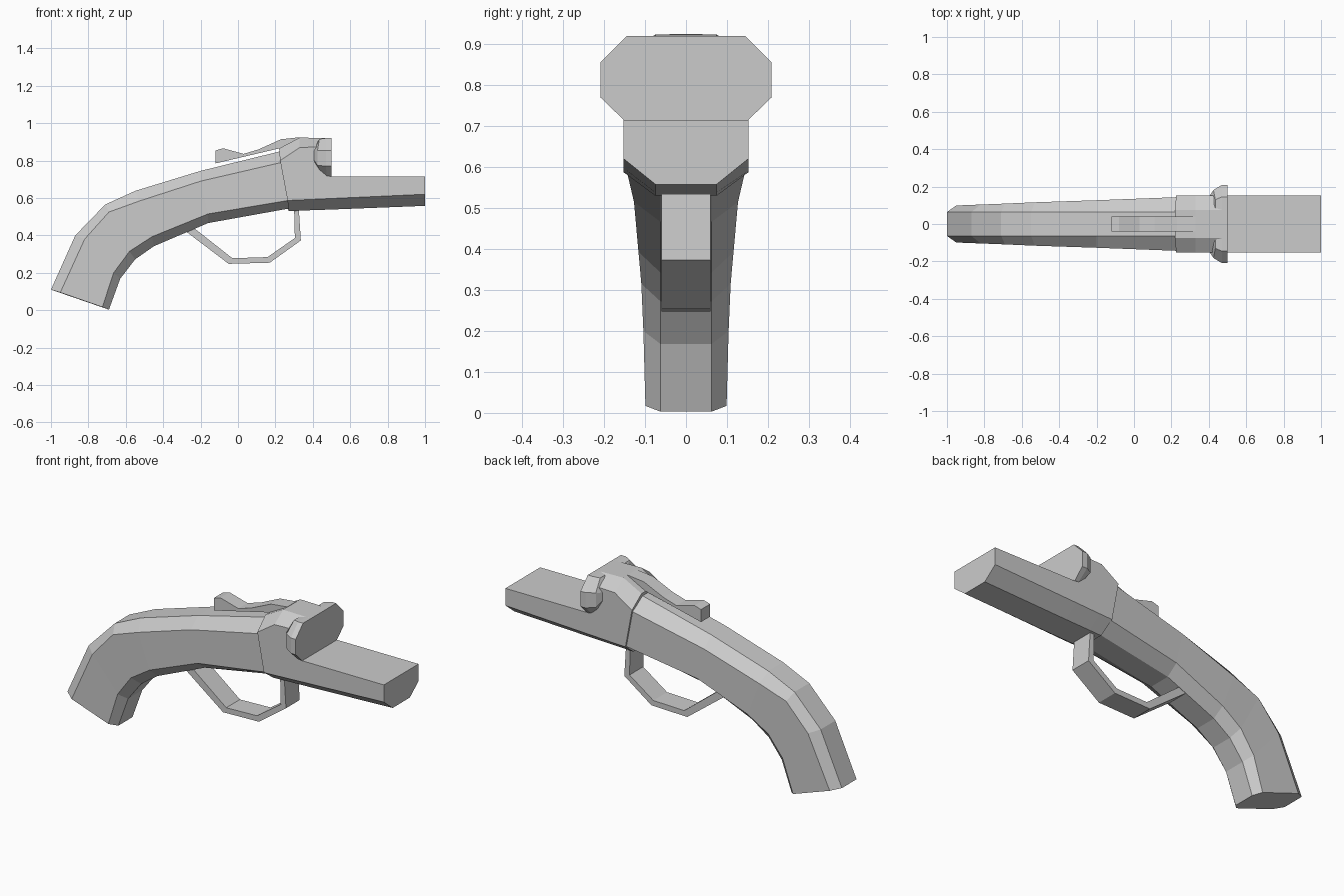
import bpy
import bmesh

cube = bpy.data.objects.get("Cube")
if cube:
    bpy.data.objects.remove(cube, do_unlink=True)

grey = bpy.data.materials.new("plain grey")
grey.use_nodes = True
grey.diffuse_color = (0.6, 0.6, 0.6, 1)
grey.node_tree.nodes["Principled BSDF"].inputs["Base Color"].default_value = (0.6, 0.6, 0.6, 1)


def finish(bm, name):
    bmesh.ops.recalc_face_normals(bm, faces=bm.faces)
    mesh = bpy.data.meshes.new(name)
    bm.to_mesh(mesh)
    bm.free()
    mesh.materials.append(grey)
    obj = bpy.data.objects.new(name, mesh)
    bpy.context.collection.objects.link(obj)
    return obj


def loft(name, sections):
    """Each section lists (x, half width, z) from bottom to top; it is mirrored across y."""
    bm = bmesh.new()
    rings = []
    for sec in sections:
        ring = [bm.verts.new((x, -w, z)) for x, w, z in sec]
        ring += [bm.verts.new((x, w, z)) for x, w, z in reversed(sec)]
        rings.append(ring)
    for a, b in zip(rings, rings[1:]):
        for i in range(len(a)):
            j = (i + 1) % len(a)
            bm.faces.new((a[i], a[j], b[j], b[i]))
    bm.faces.new(rings[0])
    bm.faces.new(rings[-1])
    return finish(bm, name)


def slab(name, outline, half):
    """Side outline (x, z) extruded across y."""
    bm = bmesh.new()
    face = bm.faces.new([bm.verts.new((x, -half, z)) for x, z in outline])
    out = bmesh.ops.extrude_face_region(bm, geom=[face])
    moved = [v for v in out["geom"] if isinstance(v, bmesh.types.BMVert)]
    bmesh.ops.translate(bm, verts=moved, vec=(0, 2 * half, 0))
    return finish(bm, name)


# Curved grip: four edge lines running from butt to receiver
top = [(-1, .11), (-.87, .40), (-.71, .565), (-.55, .638), (-.2, .745), (.24, .853)]
upper = [(-.95, .095), (-.82, .38), (-.69, .525), (-.53, .583), (-.2, .69), (.245, .793)]
lower = [(-.725, .017), (-.665, .2), (-.58, .315), (-.46, .393), (-.16, .515), (.275, .588)]
bottom = [(-.69, .003), (-.63, .168), (-.55, .272), (-.45, .342), (-.16, .466), (.28, .545)]
widths = [.099, .104, .109, .116, .127, .144]
grip = []
for t, u, l, b, w in zip(top, upper, lower, bottom, widths):
    grip.append([(b[0], .062, b[1]), (l[0], w, l[1]), (u[0], w, u[1]), (t[0], .064, t[1])])
loft("grip", grip)

# Receiver with slanted rear face
loft("receiver", [
    [(.27, .075, .53), (.265, .152, .587), (.225, .152, .80), (.22, .075, .865)],
    [(.34, .075, .533), (.34, .152, .59), (.33, .152, .87), (.33, .075, .923)],
    [(.49, .075, .538), (.49, .152, .597), (.49, .152, .875), (.49, .075, .92)],
])

# Barrel block
loft("barrel", [
    [(.49, .075, .538), (.49, .152, .597), (.49, .152, .715)],
    [(1, .075, .558), (1, .152, .62), (1, .152, .715)],
])

# Flared plate closing the receiver
loft("flared_plate", [
    [(.41, .15, .79), (.405, .152, .805), (.405, .152, .85), (.425, .09, .90)],
    [(.435, .152, .752), (.425, .182, .775), (.425, .182, .855), (.435, .13, .915)],
    [(.475, .152, .718), (.47, .209, .77), (.47, .209, .855), (.47, .145, .92)],
    [(.5, .152, .715), (.5, .209, .77), (.5, .209, .855), (.5, .145, .92)],
])

# Hammer lever on top
slab("hammer", [(-.12, .785), (.22, .865), (.31, .88), (.33, .925), (.23, .914),
                (.11, .86), (.03, .836), (-.08, .866), (-.12, .854)], .04)

# Trigger guard strap
outer = [(-.29, .43), (-.05, .248), (.17, .254), (.336, .373), (.325, .545)]
inner = [(.3, .545), (.304, .386), (.158, .284), (-.03, .278), (-.23, .435)]
slab("trigger_guard", outer + inner, .06)
